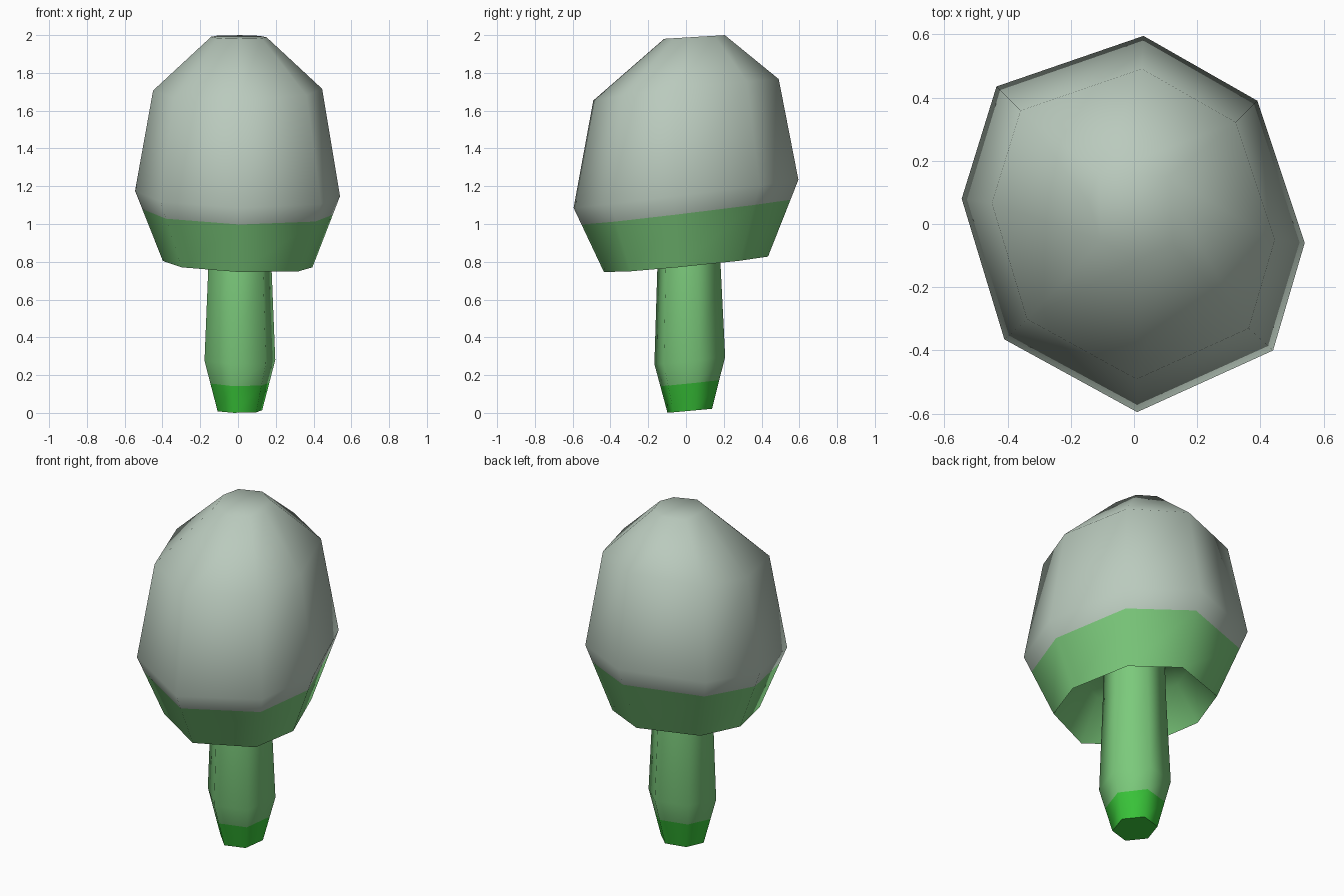
import bpy
import math
from mathutils import Vector

cube = bpy.data.objects.get("Cube")
if cube:
    bpy.data.objects.remove(cube, do_unlink=True)


def make_material(name, r, g, b):
    mat = bpy.data.materials.new(name)
    mat.use_nodes = True
    mat.diffuse_color = (r, g, b, 1)
    mat.node_tree.nodes["Principled BSDF"].inputs["Base Color"].default_value = (r, g, b, 1)
    return mat


pale_grey = make_material("pale grey green", 0.49, 0.59, 0.51)
leaf_green = make_material("leaf green", 0.2, 0.59, 0.2)
bright_green = make_material("bright green", 0.042, 0.57, 0.042)


def tilted_ring(outline, scale, z, tilt_x=0, tilt_y=0, cx=0, cy=0):
    """Scale an outline and lay it on a slightly tilted plane."""
    ring = []
    for px, py in outline:
        x, y = px * scale, py * scale
        ring.append(Vector((x + cx, y + cy, z + tilt_x * x + tilt_y * y)))
    return ring


def between(low, high, t):
    return [a.lerp(b, t) for a, b in zip(low, high)]


def loft(name, rings, band_slots, materials, cap_start, cap_end, angle):
    """Skin a stack of rings; band_slots gives each band's material."""
    n = len(rings[0])
    verts = [v for ring in rings for v in ring]
    faces, slots = [], []
    for k, slot in enumerate(band_slots):
        for i in range(n):
            j = (i + 1) % n
            faces.append((k * n + i, k * n + j, (k + 1) * n + j, (k + 1) * n + i))
            slots.append(slot)
    if cap_start:
        faces.append(tuple(reversed(range(n))))
        slots.append(band_slots[0])
    if cap_end:
        last = (len(rings) - 1) * n
        faces.append(tuple(range(last, last + n)))
        slots.append(band_slots[-1])
    mesh = bpy.data.meshes.new(name)
    mesh.from_pydata(verts, [], faces)
    for mat in materials:
        mesh.materials.append(mat)
    for poly, slot in zip(mesh.polygons, slots):
        poly.material_index = slot
    obj = bpy.data.objects.new(name, mesh)
    bpy.context.collection.objects.link(obj)
    bpy.ops.object.select_all(action='DESELECT')
    obj.select_set(True)
    bpy.context.view_layer.objects.active = obj
    bpy.ops.object.shade_smooth_by_angle(angle=math.radians(angle))
    return obj


# Crown: irregular eight-sided bud with a hollow underside
outline = [(0.03, 0.595), (-0.435, 0.435), (-0.545, 0.08), (-0.41, -0.365),
           (0.01, -0.595), (0.44, -0.4), (0.54, -0.06), (0.39, 0.39)]
hollow = tilted_ring(outline, 0.5, 1.0, 0, 0.1)
rim = tilted_ring(outline, 0.73, 0.787, -0.03, 0.095)
widest = tilted_ring(outline, 1, 1.16, -0.01, 0.125)
shoulder = tilted_ring(outline, 0.825, 1.71, 0.025, 0.115)
top = tilted_ring(outline, 0.27, 1.99, 0, 0.06, 0.005, 0.045)
loft("crown", [hollow, rim, between(rim, widest, 0.74), widest, shoulder, top],
     [0, 0, 1, 1, 1], [leaf_green, pale_grey], True, True, 65)

# Stem: six-sided, tapering to a bright foot
hexagon = [(math.cos(math.radians(15 + 60 * i)), math.sin(math.radians(15 + 60 * i)))
           for i in range(6)]
foot = tilted_ring(hexagon, 0.122, 0.011, 0, 0.09, 0.01, 0.02)
bulge = tilted_ring(hexagon, 0.194, 0.278, -0.02, 0.11, 0.01, 0.02)
neck = tilted_ring(hexagon, 0.172, 0.8, 0, 0.1, 0.01, 0.015)
tip = tilted_ring(hexagon, 0.165, 1.02, 0, 0.1, 0.01, 0.015)
loft("stem", [foot, between(foot, bulge, 0.55), bulge, neck, tip],
     [0, 1, 1, 1], [bright_green, leaf_green], True, True, 65)
